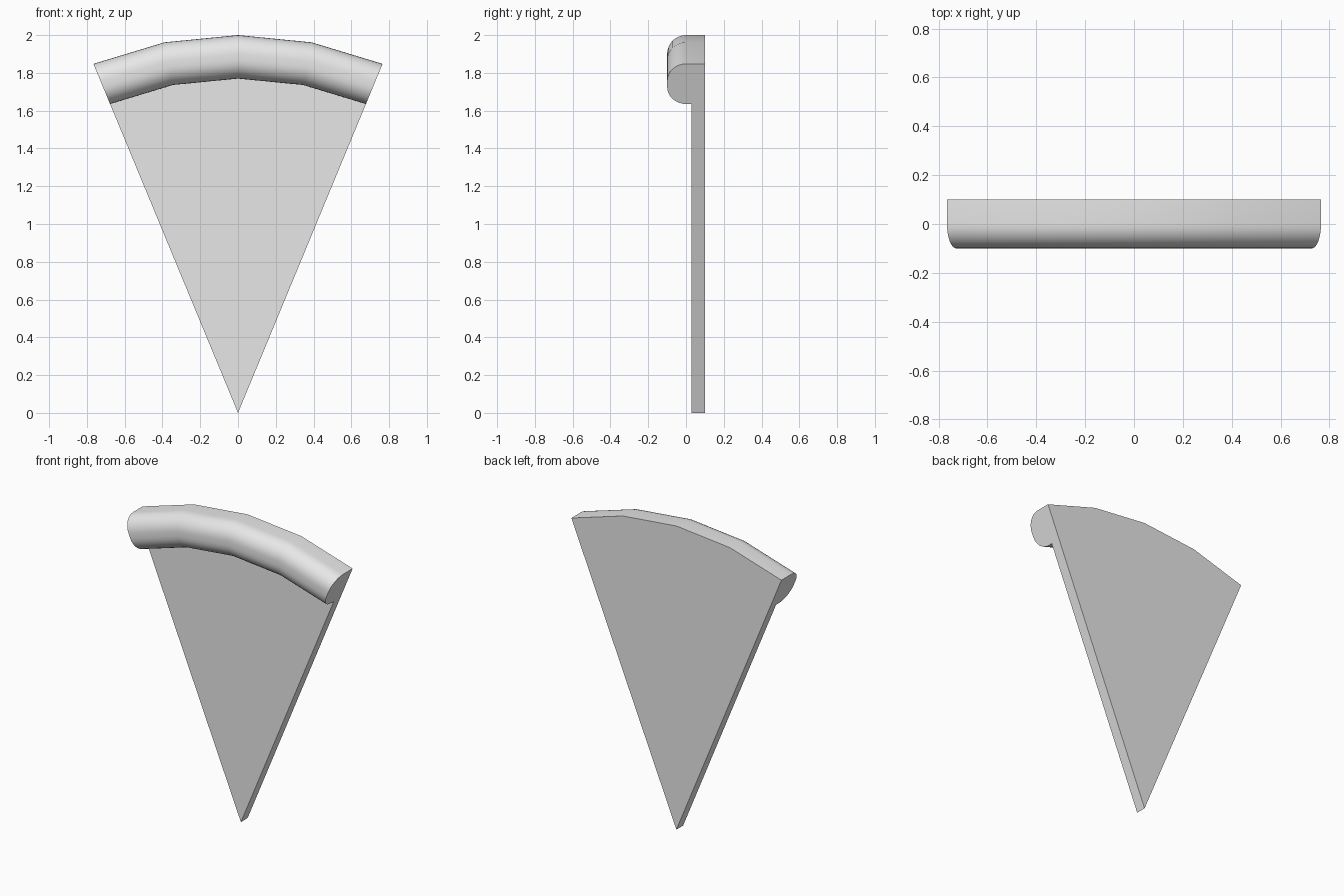
import bpy, bmesh
from math import sin, cos, pi, radians

cube = bpy.data.objects.get("Cube")
if cube:
    bpy.data.objects.remove(cube, do_unlink=True)

OUTER, INNER = 2.0, 1.77       # rim radii
BACK, SLAB_FRONT = 0.1, 0.03   # depths along y
ROUND = 0.1                    # crust rounding
HALF_ANGLE, STEPS, ARC = radians(22.5), 4, 8

# Single flat grey
grey = bpy.data.materials.new("plain grey")
grey.use_nodes = True
colour = (0.8, 0.8, 0.8, 1)
grey.diffuse_color = colour
grey.node_tree.nodes["Principled BSDF"].inputs["Base Color"].default_value = colour


def rounded_corner(radius, start):
    """Quarter arc about (radius, 0) as (radius, depth) pairs."""
    angles = [start + pi / 2 * i / ARC for i in range(ARC + 1)]
    return [(radius + ROUND * cos(a), -ROUND * sin(a)) for a in angles]


# Wedge section: thin slab with a rounded crust along the rim
profile = [(0, BACK), (OUTER, BACK)]
profile += rounded_corner(OUTER - ROUND, 0)
profile += rounded_corner(INNER + ROUND, pi / 2)
profile += [(INNER, SLAB_FRONT), (0, SLAB_FRONT)]

# Sweep the section round the tip
bm = bmesh.new()
rings = []
for step in range(STEPS + 1):
    a = HALF_ANGLE * (2 * step / STEPS - 1)
    rings.append([bm.verts.new((r * sin(a), y, r * cos(a))) for r, y in profile])
for ring, following in zip(rings, rings[1:]):
    for i in range(len(profile) - 1):
        bm.faces.new((ring[i], ring[i + 1], following[i + 1], following[i]))

# Cut sides, then join the points at the tip
bm.faces.new(rings[0])
bm.faces.new(rings[-1])
bmesh.ops.remove_doubles(bm, verts=bm.verts[:], dist=0.0001)
bmesh.ops.recalc_face_normals(bm, faces=bm.faces[:])

mesh = bpy.data.meshes.new("slice_with_crust")
bm.to_mesh(mesh)
bm.free()
mesh.materials.append(grey)
wedge = bpy.data.objects.new("slice_with_crust", mesh)
bpy.context.collection.objects.link(wedge)

# Smooth crust with crisp cut edges
bpy.ops.object.select_all(action="DESELECT")
wedge.select_set(True)
bpy.context.view_layer.objects.active = wedge
bpy.ops.object.shade_smooth_by_angle(angle=radians(30))
